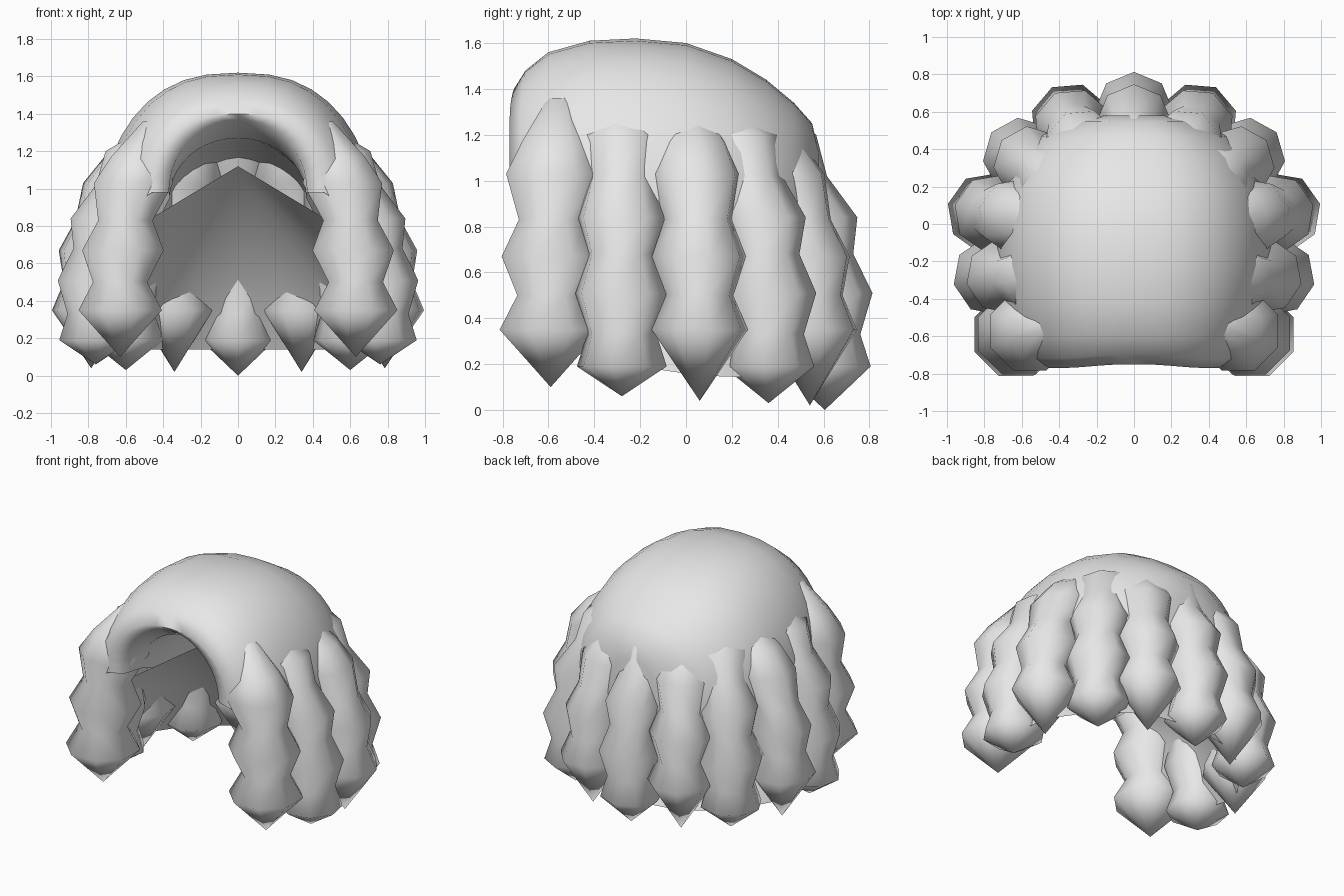
import bpy, bmesh, math
from mathutils import Vector

if "Cube" in bpy.data.objects:
    bpy.data.objects.remove(bpy.data.objects["Cube"])

hair = bpy.data.materials.new("light_grey_hair")
hair.diffuse_color = (0.8, 0.8, 0.8, 1)
hair.use_nodes = True
hair.node_tree.nodes["Principled BSDF"].inputs["Base Color"].default_value = hair.diffuse_color


def finish(name, bm, angle=70):
    bmesh.ops.recalc_face_normals(bm, faces=bm.faces)
    mesh = bpy.data.meshes.new(name)
    bm.to_mesh(mesh)
    bm.free()
    obj = bpy.data.objects.new(name, mesh)
    bpy.context.collection.objects.link(obj)
    mesh.materials.append(hair)
    bpy.ops.object.select_all(action='DESELECT')
    obj.select_set(True)
    bpy.context.view_layer.objects.active = obj
    bpy.ops.object.shade_smooth_by_angle(angle=math.radians(angle))
    return obj


def bridge(bm, a, b, closed):
    n = len(a)
    for i in range(n if closed else n - 1):
        j = (i + 1) % n
        bm.faces.new((a[i], a[j], b[j], b[i]))


# Cap: arches lofted from the inner ceiling, round the front lip, over the crown
# (y, top height, half width, base height)
arches = [(0.42, 1.13, 0.40, 0.80), (-0.20, 1.25, 0.44, 0.80),
          (-0.55, 1.27, 0.365, 0.95), (-0.74, 1.37, 0.37, 0.98),
          (-0.77, 1.40, 0.46, 0.98), (-0.72, 1.48, 0.57, 0.90),
          (-0.60, 1.56, 0.66, 0.80), (-0.42, 1.61, 0.71, 0.80),
          (-0.22, 1.62, 0.74, 0.80), (0.00, 1.60, 0.73, 0.80),
          (0.20, 1.53, 0.69, 0.80), (0.35, 1.44, 0.61, 0.80),
          (0.47, 1.34, 0.50, 0.80), (0.55, 1.25, 0.34, 0.80),
          (0.58, 1.12, 0.18, 0.80)]
bm = bmesh.new()
rows = []
for k, (y, top, w, base) in enumerate(arches):
    row = []
    for i in range(21):
        t = math.pi * i / 20
        c = math.cos(t)
        # Fuller shoulders on the outside, a slight dip in the middle of the lip
        x = w * math.copysign(abs(c) ** (0.8 if k > 3 else 1.0), c)
        dent = 0.02 * math.sin(t) ** 8 if y < -0.7 else 0
        row.append(bm.verts.new((x, y + dent, base + (top - base) * math.sin(t))))
    if rows:
        bridge(bm, rows[-1], row, False)
    rows.append(row)
bm.faces.new(rows[0])
bm.faces.new(rows[-1])
finish("cap", bm)

# Wavy locks: alternating bulges and pinches, in two staggered rhythms
# (height, radius)
WAVE_A = [(0.35, 0.215), (0.50, 0.15), (0.67, 0.21), (0.83, 0.15),
          (1.03, 0.205), (1.17, 0.155), (1.36, 0.06)]
WAVE_B = [(0.19, 0.20), (0.33, 0.155), (0.51, 0.21), (0.68, 0.155),
          (0.84, 0.20), (1.02, 0.15), (1.20, 0.18), (1.36, 0.06)]
WAVE_FRONT = [(z, r * 1.12 if r > 0.2 else r * 1.05) for z, r in WAVE_A]


def lean(z):
    """How far out from the crown the lock hangs at a height."""
    keys = [(0.0, 1.0), (0.5, 1.0), (0.84, 0.92), (1.03, 0.80),
            (1.20, 0.70), (1.40, 0.45)]
    for (z0, f0), (z1, f1) in zip(keys, keys[1:]):
        if z <= z1:
            return f0 + (f1 - f0) * (z - z0) / (z1 - z0)
    return keys[-1][1]


def lock(name, centre, pivot, wave, tip_z, side):
    c, p = Vector(centre), Vector(pivot)
    d = c - Vector((0, -0.12))
    turn = math.pi / 8 if wave is WAVE_FRONT else math.atan2(d.y, d.x)
    bm = bmesh.new()
    tip = bm.verts.new((side * c.x, c.y, tip_z))
    prev = None
    for z, r in wave:
        m = p + (c - p) * lean(z)
        ring = []
        for i in range(8):
            a = turn + math.tau * i / 8
            ring.append(bm.verts.new((side * (m.x + r * math.cos(a)),
                                      m.y + r * math.sin(a), z)))
        if prev:
            bridge(bm, prev, ring, True)
        else:
            for i in range(8):
                bm.faces.new((tip, ring[(i + 1) % 8], ring[i]))
        prev = ring
    bm.faces.new(prev)
    return finish(name, bm, 120)


locks = [("front_lock", (0.63, -0.59), (0.27, -0.50), WAVE_FRONT, 0.10),
         ("front_side_lock", (0.76, -0.28), (0, -0.28), WAVE_B, 0.06),
         ("side_lock", (0.785, 0.06), (0, -0.04), WAVE_A, 0.04),
         ("rear_side_lock", (0.60, 0.36), (0, -0.10), WAVE_B, 0.03),
         ("rear_lock", (0.34, 0.54), (0, -0.12), WAVE_A, 0.02)]
for name, centre, pivot, wave, tip_z in locks:
    for label, side in (("right", 1), ("left", -1)):
        lock(f"{name}_{label}", centre, pivot, wave, tip_z, side)
lock("centre_back_lock", (0, 0.605), (0, -0.12), WAVE_B, 0.0, 1)

# Lining: fan of panels from a peak under the crown, then a skirt into the locks
rim_half = [(0.50, -0.50, 0.82), (0.60, -0.26, 0.62), (0.60, 0.05, 0.50),
            (0.48, 0.28, 0.42), (0.27, 0.42, 0.40)]
hem_half = [(l[1][0], l[1][1], z)
            for l, z in zip(locks, (0.30, 0.20, 0.15, 0.14, 0.14))]


def mirrored(half, middle):
    return half + [middle] + [(-x, y, z) for x, y, z in reversed(half)]


bm = bmesh.new()
peak = bm.verts.new((0, -0.05, 1.12))
rim = [bm.verts.new(v) for v in mirrored(rim_half, (0, 0.46, 0.42))]
hem = [bm.verts.new(v) for v in mirrored(hem_half, (0, 0.60, 0.14))]
for a, b in zip(rim, rim[1:]):
    bm.faces.new((peak, a, b))
bridge(bm, rim, hem, False)
finish("lining", bm, 60)
